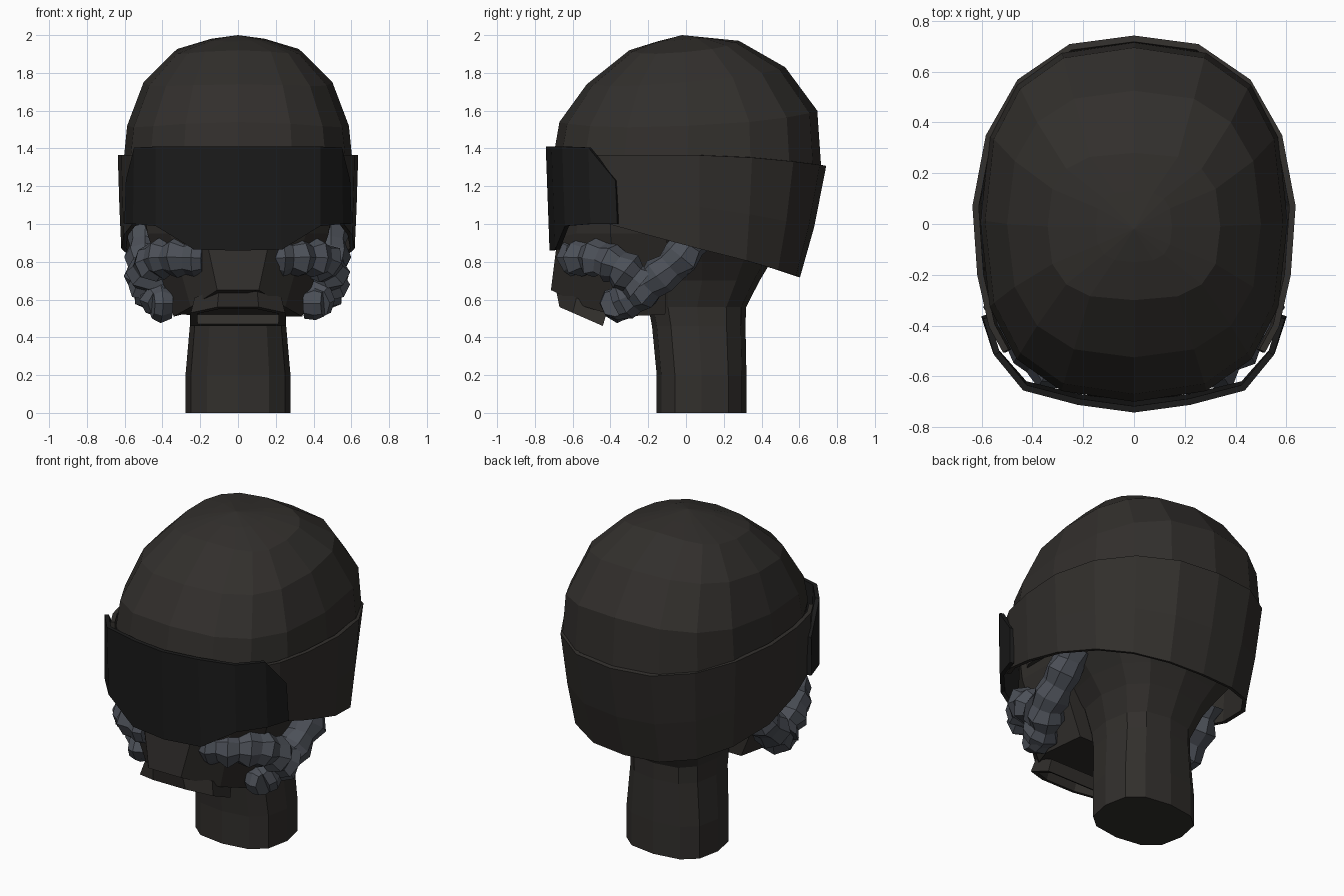
import bpy, bmesh, math, random
from mathutils import Vector

if "Cube" in bpy.data.objects:
    bpy.data.objects.remove(bpy.data.objects["Cube"])

random.seed(4)


def material(name, rgb):
    m = bpy.data.materials.new(name)
    m.diffuse_color = (*rgb, 1)
    m.use_nodes = True
    m.node_tree.nodes["Principled BSDF"].inputs["Base Color"].default_value = m.diffuse_color
    return m


SHELL = material("dark_shell", (0.031, 0.028, 0.025))
GLASS = material("black_visor", (0.011, 0.011, 0.011))
RUBBER = material("grey_rubber", (0.072, 0.080, 0.097))


def loft(name, rings, mat, closed=True, apex=None):
    """Skin a list of equal-length point rings."""
    bm = bmesh.new()
    rows = [[bm.verts.new(p) for p in r] for r in rings]
    n = len(rows[0])
    for a, b in zip(rows, rows[1:]):
        for i in range(n if closed else n - 1):
            j = (i + 1) % n
            bm.faces.new((a[i], a[j], b[j], b[i]))
    if closed:
        bm.faces.new(rows[0][::-1])
    if apex:
        tip = bm.verts.new(apex)
        for i in range(n):
            bm.faces.new((rows[-1][i], rows[-1][(i + 1) % n], tip))
    elif closed:
        bm.faces.new(rows[-1])
    bmesh.ops.recalc_face_normals(bm, faces=bm.faces)
    me = bpy.data.meshes.new(name)
    bm.to_mesh(me)
    bm.free()
    me.materials.append(mat)
    ob = bpy.data.objects.new(name, me)
    bpy.context.collection.objects.link(ob)
    return ob


def oval(hw, yf, yb, zf, zb, n=16, p=0.78, drop=0):
    """Squarish ring, height running from zf at the front to zb at the back, sides lowered by drop."""
    pts = []
    for i in range(n):
        a = 2 * math.pi * i / n
        c, s = math.cos(a), math.sin(a)
        x = math.copysign(abs(c) ** p, c)
        t = (math.copysign(abs(s) ** p, s) + 1) / 2
        pts.append((hw * x, yf + (yb - yf) * t, zf + (zb - zf) * t - drop * x * x))
    return pts


def mirrored(half):
    """Right-hand points, first on or near the centre -> full left-to-right row."""
    left = [(-x, y, z) for x, y, z in reversed(half) if x > 1e-6]
    return left + list(half)


def solidify(ob, thickness):
    m = ob.modifiers.new("thickness", 'SOLIDIFY')
    m.thickness, m.offset = thickness, 0


# helmet dome
loft("helmet_dome", [
    oval(.54, -.64, .60, 1.0, 1.0),
    oval(.605, -.70, .715, 1.37, 1.31),
    oval(.587, -.67, .695, 1.54, 1.60, drop=.05),
    oval(.50, -.525, .525, 1.74, 1.83, drop=.035),
    oval(.34, -.30, .28, 1.92, 1.97, p=.7, drop=.035),
    oval(.15, -.15, .13, 1.967, 1.985, p=.7)], SHELL, apex=(0, -.02, 2.0))

# neck flaring into the skull
loft("neck", [oval(h, f, b, z, z, 12, .75) for z, h, f, b in (
    (0, .278, -.155, .32), (.2, .278, -.155, .32), (.46, .255, -.18, .315),
    (.56, .255, -.2, .318), (.7, .31, -.22, .39), (.8, .38, -.28, .45),
    (.95, .5, -.4, .55), (1.1, .54, -.5, .60))], SHELL)

# lower helmet band, open at the face
outline = [(0, .73), (.25, .697), (.45, .56), (.572, .345), (.624, .07), (.605, -.2), (.56, -.4), (.505, -.5)]
rows = []
for t in (0, .55, 1):
    half = []
    for x, y in outline:
        back = max(0, y) / .73
        top = 1.365 - .055 * back ** 2
        low = .885 - (.225 if y > 0 else .285) * y
        k = t ** 1.3
        half.append((x * (1 - k * (.02 + .1 * back)), y * (1 - .19 * k * back), top + (low - top) * t))
    rows.append(mirrored(half))
solidify(loft("helmet_band", rows, SHELL, closed=False), .025)

# wraparound visor
top = [(0, -.73, 1.41), (.22, -.70, 1.41), (.43, -.645, 1.41), (.54, -.51, 1.405), (.582, -.37, 1.23)]
low = [(0, -.71, .86), (.23, -.68, .865), (.43, -.63, .99), (.545, -.5, 1.0), (.59, -.36, 1.0)]
solidify(loft("visor", [mirrored(top), mirrored(low)], GLASS, closed=False), .025)

# breathing mask over the jaw
crown = [(.17, -.66, 1.1), (.36, -.56, 1.1), (.5, -.4, 1.1), (.5, -.1, 1.1)]
upper = [(.17, -.68, .93), (.36, -.58, .95), (.48, -.4, .95), (.48, -.1, .95)]
lower = [(.11, -.715, .65), (.25, -.53, .56), (.34, -.36, .51), (.30, -.11, .52)]
loft("face_mask", [mirrored(r) for r in (lower, upper, crown)], SHELL)

# chin vent: a rim with a recessed underside
rim = [(.10, -.69, .66), (.23, -.58, .61), (.25, -.42, .53)]
edge = [(.11, -.67, .56), (.25, -.60, .53), (.255, -.44, .46)]
inner = [(.10, -.64, .55), (.215, -.58, .525), (.215, -.46, .47)]
deep = [(x, y + .02, z + .05) for x, y, z in inner]
loft("chin_vent", [mirrored(r) for r in (rim, edge, inner, deep)], SHELL)


def hose(name, path, radius, steps, side):
    """Ribbed, slightly crumpled eight-sided hose along a path."""
    path = [Vector((x * side, y, z)) for x, y, z in path]
    pts = []
    for i in range(steps + 1):
        u = i / steps * (len(path) - 1)
        k = min(int(u), len(path) - 2)
        pts.append(path[k].lerp(path[k + 1], u - k))
    rings = []
    for i, p in enumerate(pts):
        d = (pts[min(i + 1, steps)] - pts[max(i - 1, 0)]).normalized()
        u = d.cross(Vector((0, 0, 1))).normalized()
        v = u.cross(d)
        r = radius * (1.08 if i % 2 else .84)
        ring = []
        for j in range(8):
            a = math.tau * j / 8
            q = r * random.uniform(.88, 1.1)
            ring.append(p + u * math.cos(a) * q + v * math.sin(a) * q)
        rings.append(ring)
    loft(name, rings, RUBBER)


# cheek hoses, intake hoses and their end caps on both sides
for label, side in (("left", -1), ("right", 1)):
    hose(label + "_cheek_hose", [(.18, -.59, .82), (.31, -.56, .825), (.42, -.46, .82),
                                 (.475, -.35, .77), (.475, -.24, .68)], .103, 11, side)
    hose(label + "_intake_hose", [(.40, -.36, .58), (.43, -.27, .62), (.485, -.17, .70),
                                  (.49, -.04, .81), (.48, .05, .95)], .103, 9, side)
    hose(label + "_intake_cap", [(.35, -.36, .58), (.41, -.365, .58), (.455, -.375, .58)], .09, 2, side)
